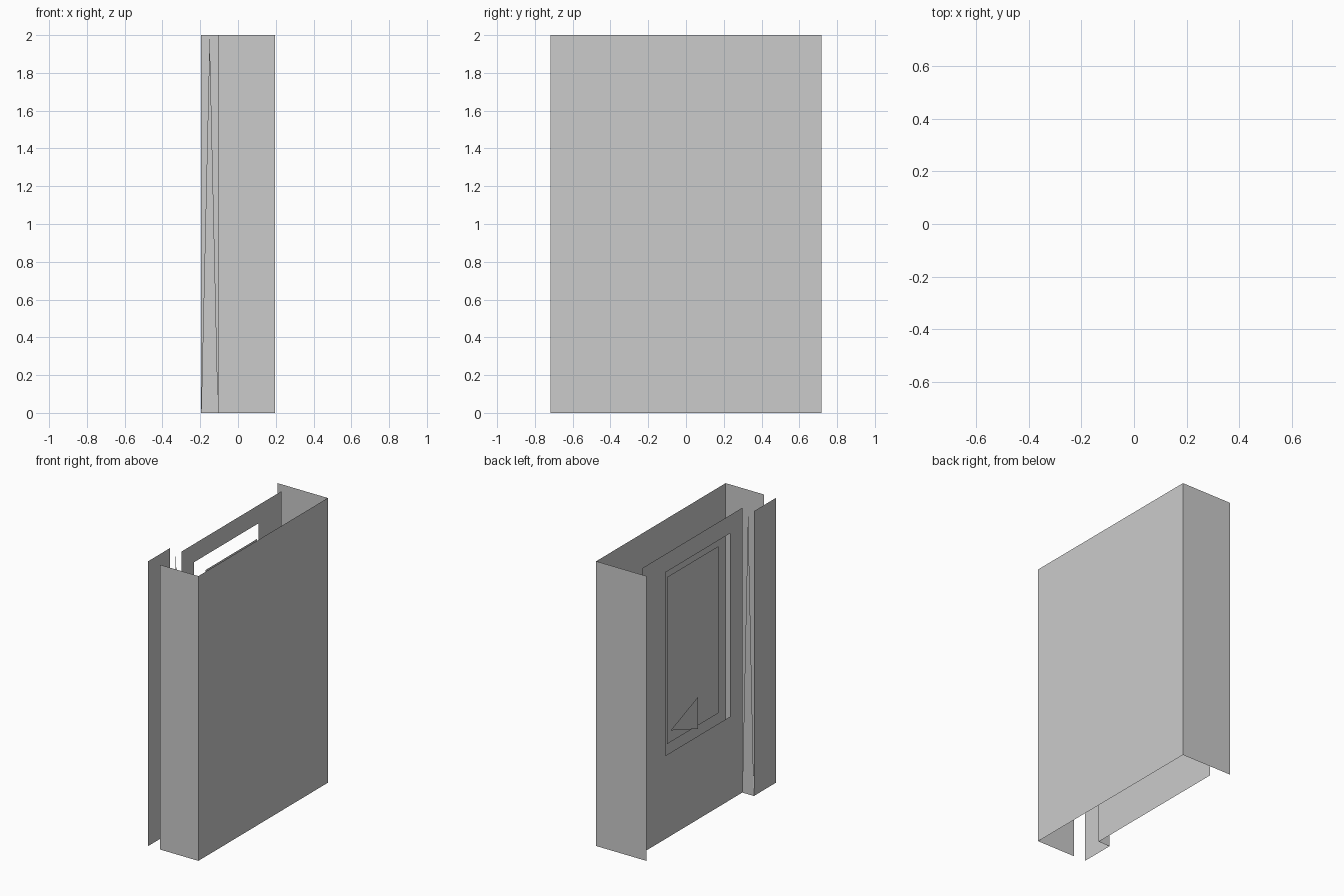
import bpy
import bmesh

if "Cube" in bpy.data.objects:
    bpy.data.objects.remove(bpy.data.objects["Cube"])

X, Y, H = 0.195, 0.718, 2.0      # half depth, half width, height
XD, YD = -0.105, -0.475          # door plane, hinge side of door


def finish(name, bm):
    mesh = bpy.data.meshes.new(name)
    bm.to_mesh(mesh)
    bm.free()
    obj = bpy.data.objects.new(name, mesh)
    bpy.context.collection.objects.link(obj)
    return obj


def sheet(name, points):
    """One flat paper-thin polygon."""
    bm = bmesh.new()
    bm.faces.new([bm.verts.new(p) for p in points])
    return finish(name, bm)


def x_rect(x, y0, y1, z0, z1):
    """Corners of a rectangle facing -x."""
    return [(x, y0, z0), (x, y0, z1), (x, y1, z1), (x, y1, z0)]


def y_rect(y, x0, x1, z0, z1):
    """Corners of a rectangle facing along y."""
    return [(x0, y, z0), (x1, y, z0), (x1, y, z1), (x0, y, z1)]


def framed_sheet(name, outer, inner):
    """Flat sheet with an opening: ring of quads between two loops."""
    bm = bmesh.new()
    a = [bm.verts.new(p) for p in outer]
    b = [bm.verts.new(p) for p in inner]
    for i in range(4):
        j = (i + 1) % 4
        bm.faces.new((a[i], a[j], b[j], b[i]))
    return finish(name, bm)


# Shell: large rear sheet and two side walls of different depth
sheet("rear_panel", x_rect(X, -Y, Y, 0, H)[::-1])
sheet("front_side_wall", y_rect(-Y, XD, X, 0, H))
sheet("back_side_wall", y_rect(Y, -X, X, 0, H)[::-1])

# Narrow raised strip beside the door
sheet("raised_strip", x_rect(-X, -Y, YD, 0, H))

# Tapering return between strip and door
sheet("tapered_return", [(-X, YD, 0), (XD, YD, 0), (-0.15, YD, H)][::-1])

# Recessed door with window opening
framed_sheet("door_panel", x_rect(XD, YD, 0.63, 0, H),
             x_rect(XD, -0.338, 0.376, 0.585, 1.872))

# Pane set back inside the opening
sheet("window_pane", x_rect(-0.066, -0.266, 0.304, 0.628, 1.80))

# Small triangular flap in front of the pane
sheet("triangle_flap", [(-0.1, 0.012, 0.632), (-0.1, 0.012, 0.855),
                        (-0.1, 0.312, 0.736)])
